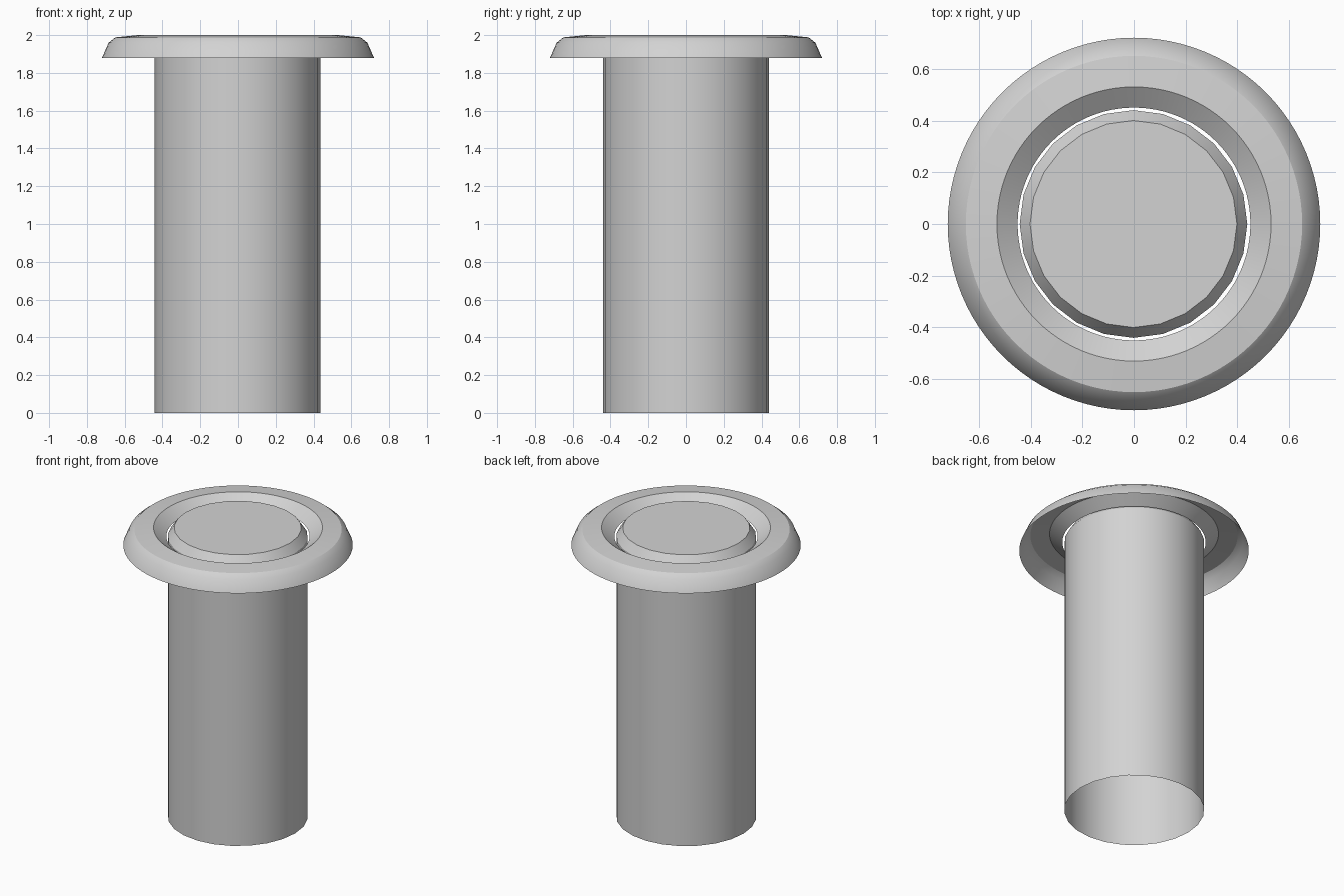
import bpy, bmesh, math

default = bpy.data.objects.get("Cube")
if default:
    bpy.data.objects.remove(default, do_unlink=True)

grey = bpy.data.materials.new("light_grey")
grey.use_nodes = True
colour = (0.65, 0.65, 0.65, 1)
grey.diffuse_color = colour
grey.node_tree.nodes["Principled BSDF"].inputs["Base Color"].default_value = colour


def lathe(name, profile, sides, cap=False, smooth_angle=30):
    """Revolve (radius, height) points about z into an open shell."""
    bm = bmesh.new()
    rings = []
    for r, z in profile:
        rings.append([bm.verts.new((r * math.cos(math.tau * i / sides),
                                    r * math.sin(math.tau * i / sides), z))
                      for i in range(sides)])
    for low, high in zip(rings, rings[1:]):
        for i in range(sides):
            j = (i + 1) % sides
            bm.faces.new((low[i], low[j], high[j], high[i]))
    if cap:
        bm.faces.new(rings[-1])
    mesh = bpy.data.meshes.new(name)
    bm.to_mesh(mesh)
    bm.free()
    mesh.materials.append(grey)
    obj = bpy.data.objects.new(name, mesh)
    bpy.context.collection.objects.link(obj)
    bpy.ops.object.select_all(action="DESELECT")
    obj.select_set(True)
    bpy.context.view_layer.objects.active = obj
    bpy.ops.object.shade_smooth_by_angle(angle=math.radians(smooth_angle))
    return obj


# Hollow post, open at the bottom, with a chamfered closed top
post = lathe("post", [(0.44, 0), (0.44, 1.94), (0.40, 1.998)], 24, cap=True)
post.location.x = -0.002

# Thin collar: flared skirt, rounded shoulder, flat rim and inner flange
lathe("collar", [(0.72, 1.88), (0.685, 1.96), (0.65, 1.988),
                 (0.53, 2.0), (0.45, 1.94)], 96, smooth_angle=32)
